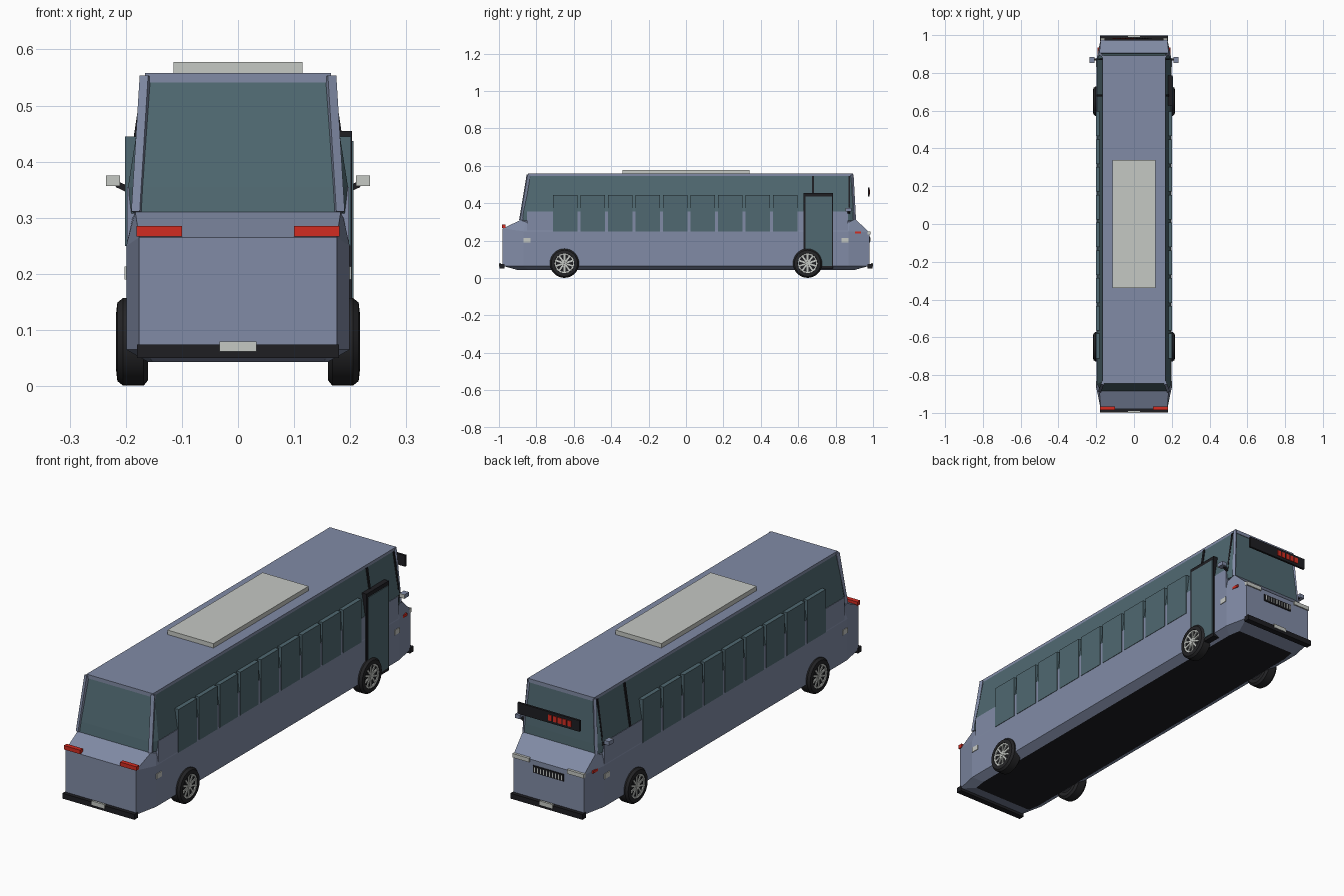
import bpy, bmesh, math
from mathutils import Vector, Matrix

cube = bpy.data.objects.get("Cube")
if cube:
    bpy.data.objects.remove(cube)


def material(name, rgb):
    m = bpy.data.materials.new(name)
    m.use_nodes = True
    m.diffuse_color = (*rgb, 1)
    m.node_tree.nodes["Principled BSDF"].inputs["Base Color"].default_value = (*rgb, 1)
    return m


BODY = material("slate blue paint", (0.22, 0.26, 0.38))
GLASS = material("teal glass", (0.08, 0.14, 0.165))
BLACK = material("black trim", (0.013, 0.013, 0.016))
TYRE = material("tyre rubber", (0.018, 0.018, 0.02))
GREY = material("light grey", (0.56, 0.58, 0.55))
RED = material("red lamp", (0.65, 0.025, 0.015))


def finish(name, bm, *mats):
    bmesh.ops.recalc_face_normals(bm, faces=bm.faces)
    mesh = bpy.data.meshes.new(name)
    bm.to_mesh(mesh)
    bm.free()
    for m in mats:
        mesh.materials.append(m)
    ob = bpy.data.objects.new(name, mesh)
    bpy.context.collection.objects.link(ob)
    return ob


def box(name, x, y, z, mat):
    """Box from its (low, high) range on each axis."""
    bm = bmesh.new()
    bmesh.ops.create_cube(bm, size=1)
    for v in bm.verts:
        v.co = [r[0] + (c + 0.5) * (r[1] - r[0]) for c, r in zip(v.co, (x, y, z))]
    return finish(name, bm, mat)


def beam(name, a, b, size, mat):
    """Square bar between two points."""
    a, b = Vector(a), Vector(b)
    bm = bmesh.new()
    bmesh.ops.create_cube(bm, size=1)
    turn = (b - a).to_track_quat('Z', 'Y').to_matrix().to_4x4()
    scale = Matrix.Diagonal((size, size, (b - a).length, 1))
    bm.transform(Matrix.Translation((a + b) / 2) @ turn @ scale)
    return finish(name, bm, mat)


def ring(wide, end, back, front, z_back, z_side, z_front, cut):
    """Eight-sided plan outline with narrowed ends."""
    half = [(end, back, z_back), (wide, back + cut, z_side),
            (wide, front - cut, z_side), (end, front, z_front)]
    return half + [(-x, y, z) for x, y, z in reversed(half)]


def loft(name, rings, *mats):
    bm = bmesh.new()
    loops = [[bm.verts.new(p) for p in r] for r in rings]
    for low, high in zip(loops, loops[1:]):
        for i in range(len(low)):
            j = (i + 1) % len(low)
            bm.faces.new((low[i], low[j], high[j], high[i]))
    bm.faces.new(loops[0])
    bm.faces.new(loops[-1])
    return finish(name, bm, *mats)


# Lower hull with sloped underside and short sloping ends
hull = loft("lower_body", [
    ring(0.16, 0.15, -0.9, 0.9, 0.043, 0.043, 0.043, 0.06),
    ring(0.199, 0.176, -0.98, 0.98, 0.065, 0.065, 0.065, 0.11),
    ring(0.199, 0.176, -0.98, 0.98, 0.265, 0.25, 0.245, 0.11),
    ring(0.188, 0.183, -0.885, 0.905, 0.31, 0.3, 0.315, 0.03)], BODY, BLACK)
for f in hull.data.polygons:
    if f.normal.z < -0.95 and f.center.z < 0.05:
        f.material_index = 1
box("waist_panel", (-0.198, 0.198), (-0.85, 0.865), (0.24, 0.355), BODY)

# Glazed cabin and roof
loft("cabin_glass", [
    ring(0.19, 0.18, -0.885, 0.905, 0.308, 0.308, 0.308, 0.03),
    ring(0.196, 0.178, -0.878, 0.903, 0.355, 0.355, 0.355, 0.03),
    ring(0.166, 0.163, -0.842, 0.89, 0.545, 0.545, 0.545, 0.01)], GLASS)
box("roof", (-0.166, 0.166), (-0.845, 0.893), (0.541, 0.558), BODY)
box("roof_unit", (-0.115, 0.115), (-0.34, 0.34), (0.55, 0.578), GREY)

for s, side in ((1, "left"), (-1, "right")):
    def sx(a, b):
        return (min(s * a, s * b), max(s * a, s * b))

    # Pillars
    beam("rear_pillar_" + side, (s * 0.18, -0.882, 0.31), (s * 0.165, -0.842, 0.552), 0.016, BODY)
    beam("front_pillar_" + side, (s * 0.18, 0.9, 0.31), (s * 0.164, 0.887, 0.552), 0.013, BODY)
    beam("front_pillar_seal_" + side, (s * 0.191, 0.872, 0.355), (s * 0.165, 0.872, 0.545), 0.009, BLACK)
    beam("cab_pillar_" + side, (s * 0.194, 0.68, 0.355), (s * 0.165, 0.68, 0.545), 0.011, BLACK)

    # Row of upright side windows
    for i in range(9):
        y = -0.711 + i * 0.147
        box(f"window_{side}_{i + 1}", sx(0.16, 0.201), (y, y + 0.13), (0.25, 0.445), GLASS)

    # Mirrors, marker lamps, end lamps
    beam("mirror_arm_" + side, (s * 0.188, 0.87, 0.347), (s * 0.216, 0.87, 0.36), 0.011, BLACK)
    box("mirror_" + side, sx(0.21, 0.235), (0.855, 0.885), (0.357, 0.375), BODY)
    box("mirror_face_" + side, sx(0.21, 0.235), (0.852, 0.856), (0.357, 0.375), GREY)
    for y, end in ((-0.85, "rear"), (0.85, "front")):
        box(f"side_marker_{end}_{side}", sx(0.19, 0.202), (y - 0.018, y + 0.018), (0.19, 0.213), GREY)
    box("side_lamp_" + side, sx(0.18, 0.192), (0.9, 0.935), (0.238, 0.25), RED)
    box("tail_lamp_" + side, sx(0.1, 0.181), (-0.985, -0.965), (0.267, 0.285), RED)
    box("headlamp_" + side, sx(0.095, 0.178), (0.955, 0.986), (0.232, 0.25), GREY)

# Entrance door
box("door_frame", (0.17, 0.203), (0.628, 0.787), (0.05, 0.455), BLACK)
box("door_glass", (0.2, 0.206), (0.638, 0.781), (0.065, 0.437), GLASS)

# Bumpers and number plates
for s, end in ((-1, "rear"), (1, "front")):
    box("bumper_" + end, (-0.18, 0.18), tuple(sorted((s * 0.97, s * 0.997))), (0.05, 0.074), BLACK)
    box("number_plate_" + end, (-0.033, 0.033), tuple(sorted((s * 0.99, s))), (0.062, 0.08), GREY)

# Grille with light slats
box("grille", (-0.077, 0.077), (0.97, 0.984), (0.19, 0.222), BLACK)
for i in range(10):
    x = -0.068 + i * 0.015
    box(f"grille_slat_{i + 1}", (x - 0.002, x + 0.002), (0.98, 0.987), (0.195, 0.217), GREY)

# Route display with plain lit blocks
box("route_display", (-0.155, 0.155), (0.972, 0.982), (0.435, 0.485), BLACK)
for i in range(5):
    x = -0.105 + i * 0.024
    box(f"display_block_{i + 1}", (x - 0.009, x + 0.009), (0.98, 0.985), (0.447, 0.473), RED)


# Wheels: turned tyre, dark hub disc, bright ring and spokes
def turned(name, profile, mat, sides=32):
    bm = bmesh.new()
    pts = [bm.verts.new((x, 0, r)) for x, r in profile]
    edges = [bm.edges.new((pts[i], pts[(i + 1) % len(pts)])) for i in range(len(pts))]
    bmesh.ops.spin(bm, geom=pts + edges, axis=(1, 0, 0), cent=(0, 0, 0),
                   steps=sides, angle=math.tau)
    bmesh.ops.remove_doubles(bm, verts=bm.verts, dist=0.0001)
    return finish(name, bm, mat)


def smooth(ob):
    bpy.ops.object.select_all(action='DESELECT')
    ob.select_set(True)
    bpy.context.view_layer.objects.active = ob
    bpy.ops.object.shade_smooth_by_angle(angle=math.radians(35))


for s in (1, -1):
    for y in (-0.65, 0.65):
        tag = ("left" if s > 0 else "right") + ("_rear" if y < 0 else "_front")
        tyre = turned("tyre_" + tag, [(s * x, r) for x, r in (
            (0.16, 0.05), (0.16, 0.068), (0.168, 0.078), (0.205, 0.078),
            (0.215, 0.07), (0.217, 0.053), (0.208, 0.05))], TYRE)
        disc = turned("hub_disc_" + tag, [(s * 0.165, 0.001), (s * 0.165, 0.052),
                                          (s * 0.208, 0.052), (s * 0.208, 0.001)], BLACK)
        rim = turned("rim_" + tag, [(s * 0.205, 0.046), (s * 0.205, 0.053),
                                    (s * 0.215, 0.053), (s * 0.213, 0.046)], GREY)
        cap = turned("hub_cap_" + tag, [(s * 0.205, 0.001), (s * 0.205, 0.013),
                                        (s * 0.214, 0.011), (s * 0.214, 0.001)], GREY)
        for ob in (tyre, disc, rim, cap):
            ob.location = (0, y, 0.079)
            smooth(ob)
        for i in range(10):
            a = i * math.tau / 10
            d = Vector((0, math.sin(a), math.cos(a)))
            c = Vector((s * 0.208, y, 0.079))
            beam(f"spoke_{tag}_{i + 1}", c + d * 0.01, c + d * 0.049, 0.009, GREY)
